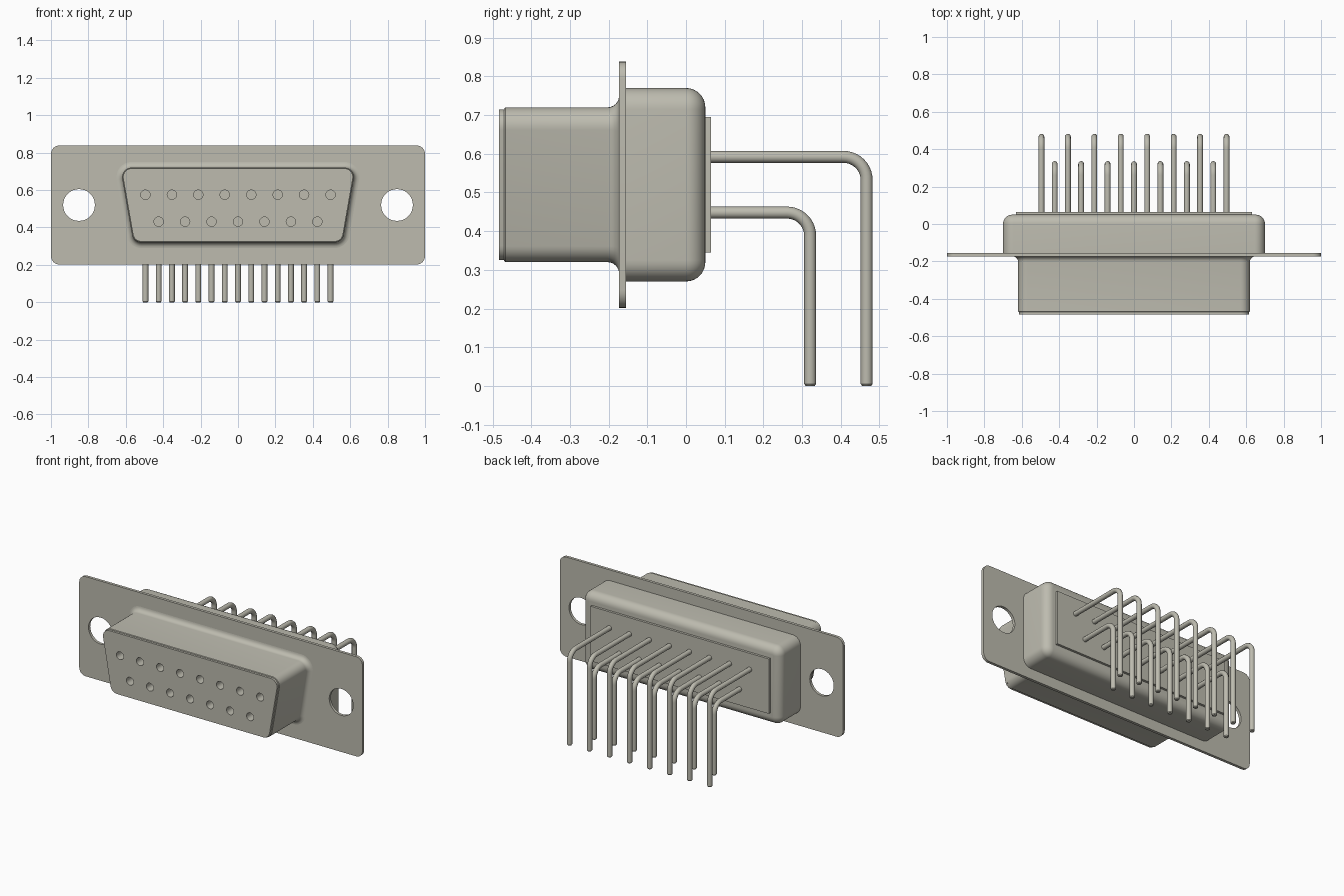
import bpy, bmesh, math
from mathutils import Vector

old = bpy.data.objects.get("Cube")
if old:
    bpy.data.objects.remove(old, do_unlink=True)

metal = bpy.data.materials.new("warm_grey_metal")
metal.use_nodes = True
COLOUR = (0.51, 0.50, 0.43, 1)
metal.diffuse_color = COLOUR
metal.node_tree.nodes["Principled BSDF"].inputs["Base Color"].default_value = COLOUR


def smooth(ob, angle=35):
    bpy.ops.object.select_all(action='DESELECT')
    ob.select_set(True)
    bpy.context.view_layer.objects.active = ob
    if ob.type == 'CURVE':
        bpy.ops.object.convert(target='MESH')
        ob = bpy.context.view_layer.objects.active
    bpy.ops.object.shade_smooth_by_angle(angle=math.radians(angle))
    return ob


def rounded(corners, r, seg=8):
    """Outline of a convex counter-clockwise polygon with rounded corners."""
    pts, n = [], len(corners)
    for i in range(n):
        c = Vector(corners[i])
        a = (Vector(corners[i - 1]) - c).normalized()
        b = (Vector(corners[(i + 1) % n]) - c).normalized()
        half = a.angle(b) / 2
        centre = c + (a + b).normalized() * r / math.sin(half)
        start = -(centre - (c + a * r / math.tan(half)))
        sweep = math.pi - 2 * half
        for k in range(seg + 1):
            t = sweep * k / seg
            co, si = math.cos(t), math.sin(t)
            pts.append((centre.x + start.x * co - start.y * si,
                        centre.y + start.x * si + start.y * co))
    return pts


def rectangle(w, z0, z1, r, d=0):
    w, z0, z1 = w + d, z0 - d, z1 + d
    return rounded([(-w, z0), (w, z0), (w, z1), (-w, z1)], r + d)


def d_shape(d=0):
    """Tapered connector outline, grown by d."""
    slope = math.radians(10)
    grow, lean = d / math.cos(slope), d * math.tan(slope)
    t, b = 0.629 + grow + lean, 0.559 + grow - lean
    return rounded([(-b, 0.32 - d), (b, 0.32 - d), (t, 0.72 + d), (-t, 0.72 + d)], 0.05 + d)


def loft(name, rings):
    """Skin over (y, outline) rings ordered front to back, closed at both ends."""
    bm = bmesh.new()
    loops = [[bm.verts.new((x, y, z)) for x, z in outline] for y, outline in rings]
    n = len(loops[0])
    for a, b in zip(loops, loops[1:]):
        for i in range(n):
            j = (i + 1) % n
            bm.faces.new((a[i], b[i], b[j], a[j]))
    bm.faces.new(loops[0])
    bm.faces.new(loops[-1][::-1])
    bmesh.ops.recalc_face_normals(bm, faces=bm.faces)
    me = bpy.data.meshes.new(name)
    bm.to_mesh(me)
    bm.free()
    me.materials.append(metal)
    ob = bpy.data.objects.new(name, me)
    bpy.context.collection.objects.link(ob)
    return smooth(ob)


def curve_object(name, dims):
    cu = bpy.data.curves.new(name, 'CURVE')
    cu.dimensions = dims
    cu.materials.append(metal)
    ob = bpy.data.objects.new(name, cu)
    bpy.context.collection.objects.link(ob)
    return ob, cu


def pierced_plate(name, outline, holes, radius, y0, y1):
    """Plate from y0 to y1 with round through holes."""
    ob, cu = curve_object(name, '2D')
    cu.fill_mode = 'BOTH'
    cu.extrude = (y1 - y0) / 2
    circles = [[(x + radius * math.cos(k * math.tau / 32), z + radius * math.sin(k * math.tau / 32))
                for k in range(32)] for x, z in holes]
    for loop in [outline] + circles:
        sp = cu.splines.new('POLY')
        sp.points.add(len(loop) - 1)
        for p, (x, z) in zip(sp.points, loop):
            p.co = (x, z, 0, 1)
        sp.use_cyclic_u = True
    ob.location.y = (y0 + y1) / 2
    ob.rotation_euler.x = math.pi / 2
    return smooth(ob)


# Pin layout: eight above, seven below
PITCH = 0.1414
upper_x = [(i - 3.5) * PITCH for i in range(8)]
lower_x = [(i - 3) * PITCH for i in range(7)]

# Mounting flange
pierced_plate("mounting_flange", rectangle(1.0, 0.202, 0.838, 0.045),
              [(-0.85, 0.52), (0.85, 0.52)], 0.085, -0.173, -0.155)

# Front shell: recessed seat, rim, walls, flared root
R = 0.03
rings = [(-0.40, d_shape(-0.012)), (-0.47, d_shape(-0.012)),
         (-0.47, d_shape(-0.003)), (-0.467, d_shape(0)), (-0.173 - R, d_shape(0))]
for k in range(1, 7):
    t = k / 6 * math.pi / 2
    rings.append((-0.173 - R + R * math.sin(t), d_shape(R * (1 - math.cos(t)))))
loft("front_shell", rings)

# Socket insert with contact holes
pierced_plate("socket_insert", d_shape(-0.005),
              [(x, 0.575) for x in upper_x] + [(x, 0.431) for x in lower_x],
              0.025, -0.484, -0.40)

# Rear housing with rounded back edge
R = 0.05
rings = [(-0.155, rectangle(0.70, 0.27, 0.77, 0.055))]
for k in range(9):
    t = k / 8 * math.pi / 2
    rings.append((R * math.sin(t), rectangle(0.70, 0.27, 0.77, 0.055, -R * (1 - math.cos(t)))))
loft("rear_housing", rings)

# Rear insulator plate
plate = rectangle(0.63, 0.345, 0.695, 0.001)
loft("rear_plate", [(0.04, plate), (0.065, plate)])


def pin_row(name, xs, y, z, bend=0.06, r=0.0155):
    """Right-angled pins leaving the rear plate and turning down."""
    ob, cu = curve_object(name + "_1", '3D')
    cu.bevel_depth = r
    cu.bevel_resolution = 4
    cu.use_fill_caps = True
    path = [(0.05, z)]
    for k in range(11):
        t = k / 10 * math.pi / 2
        path.append((y - bend + bend * math.sin(t), z - bend + bend * math.cos(t)))
    path += [(y, 0.005), (y, 0)]
    sp = cu.splines.new('POLY')
    sp.points.add(len(path) - 1)
    for p, (py, pz) in zip(sp.points, path):
        p.co = (0, py, pz, 1)
    sp.points[-1].radius = 0.75
    ob = smooth(ob)
    ob.location.x = xs[0]
    for i, x in enumerate(xs[1:], 2):
        twin = bpy.data.objects.new(f"{name}_{i}", ob.data)
        twin.location.x = x
        bpy.context.collection.objects.link(twin)


pin_row("upper_pin", upper_x, 0.467, 0.592)
pin_row("lower_pin", lower_x, 0.321, 0.448)
